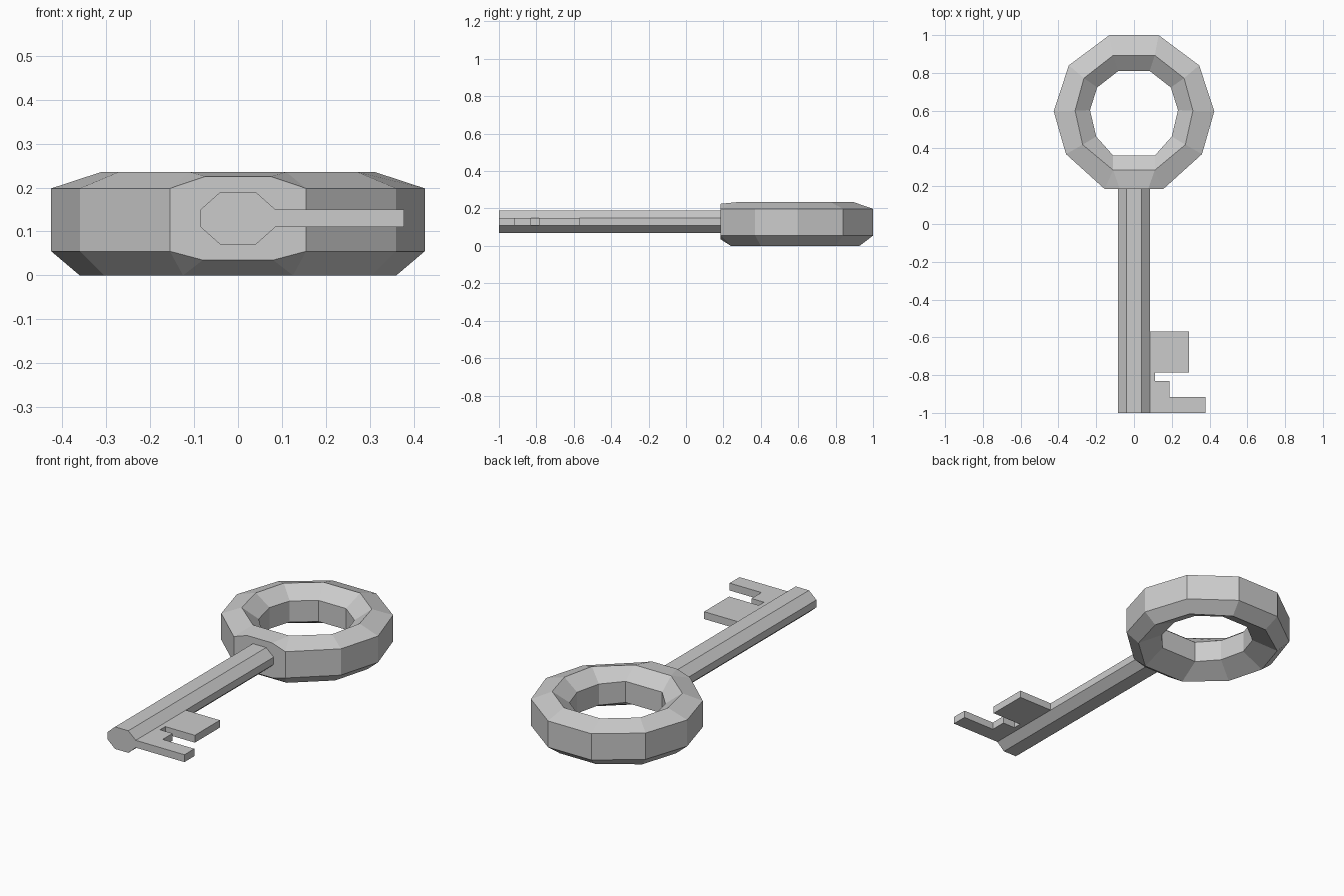
import bpy, bmesh

if "Cube" in bpy.data.objects:
    bpy.data.objects.remove(bpy.data.objects["Cube"])


def finish(bm, name):
    bmesh.ops.recalc_face_normals(bm, faces=bm.faces)
    mesh = bpy.data.meshes.new(name)
    bm.to_mesh(mesh)
    bm.free()
    obj = bpy.data.objects.new(name, mesh)
    bpy.context.collection.objects.link(obj)
    return obj


def prism(name, points, depth, place):
    """Extrude a closed outline from depth[0] to depth[1]."""
    bm = bmesh.new()
    a, b = [[bm.verts.new(place(u, v, d)) for u, v in points] for d in depth]
    bm.faces.new(a)
    bm.faces.new(b)
    for i in range(len(a)):
        j = (i + 1) % len(a)
        bm.faces.new((a[i], a[j], b[j], b[i]))
    return finish(bm, name)


# Shaft: eight-sided bar along y
shaft_half = [(0.04, 0.07), (0.085, 0.11), (0.085, 0.15), (0.04, 0.19)]
shaft_outline = shaft_half + [(-x, z) for x, z in reversed(shaft_half)]
prism("shaft", shaft_outline, (-1.0, 0.19), lambda x, z, y: (x, y, z))

# Bit: flat stepped teeth on the right of the shaft
bit_outline = [(0.08, -0.57), (0.29, -0.57), (0.29, -0.785), (0.112, -0.785),
               (0.112, -0.83), (0.187, -0.83), (0.187, -0.915),
               (0.378, -0.915), (0.378, -1.0), (0.08, -1.0)]
prism("bit", bit_outline, (0.11, 0.15), lambda x, y, z: (x, y, z))

# Bow: ten-sided ring with a six-sided section; right halves, back to front
outer = [(0.13, 1.0), (0.345, 0.84), (0.425, 0.597), (0.36, 0.37), (0.155, 0.185)]
crest = [(0.11, 0.893), (0.265, 0.772), (0.312, 0.6), (0.272, 0.42), (0.11, 0.285)]
inner = [(0.083, 0.81), (0.195, 0.723), (0.233, 0.603), (0.2, 0.463), (0.11, 0.362)]
base = [(0.11, 0.928), (0.297, 0.8), (0.36, 0.6), (0.305, 0.4), (0.125, 0.24)]
loops = [(outer, 0.055), (outer, 0.198), (crest, 0.235),
         (inner, 0.175), (inner, 0.06), (base, 0.0)]

bm = bmesh.new()
rings = []
for half, z in loops:
    full = half + [(-x, y) for x, y in reversed(half)]
    rings.append([bm.verts.new((x, y, z)) for x, y in full])
for k, ring in enumerate(rings):
    above = rings[(k + 1) % 6]
    for i in range(10):
        if i == 4 and k in (0, 1, 5):
            continue  # front panel is shaped by the collar below
        j = (i + 1) % 10
        bm.faces.new((ring[i], ring[j], above[j], above[i]))

# Collar: front panel of the bow widened into an octagon where the shaft joins
collar = {}
for edge, rim, x, z in ((1, 2, 0.075, 0.225), (0, 5, 0.08, 0.035)):
    r, l = [bm.verts.new((s * x, 0.185, z)) for s in (1, -1)]
    bm.faces.new((r, l, rings[rim][5], rings[rim][4]))
    bm.faces.new((rings[edge][4], r, rings[rim][4]))
    bm.faces.new((rings[edge][5], l, rings[rim][5]))
    collar[edge] = (r, l)
bm.faces.new((rings[0][4], rings[1][4], *collar[1], rings[1][5], rings[0][5],
              *reversed(collar[0])))
finish(bm, "bow")
